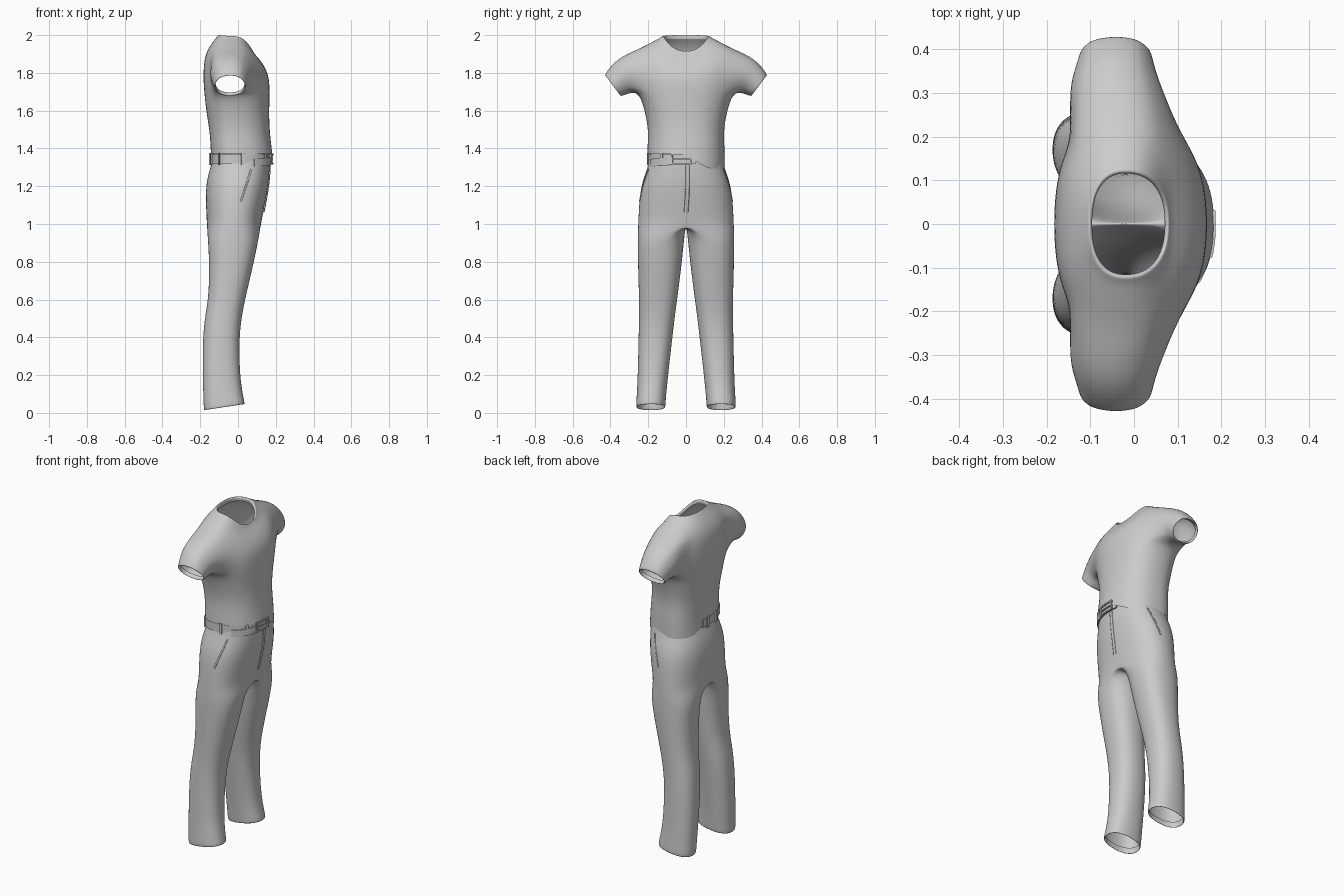
import bpy, bmesh, math
from mathutils import Vector

if "Cube" in bpy.data.objects:
    bpy.data.objects.remove(bpy.data.objects["Cube"])

cloth = bpy.data.materials.new("grey cloth")
cloth.use_nodes = True
GREY = (0.6, 0.6, 0.6, 1)
cloth.diffuse_color = GREY
cloth.node_tree.nodes["Principled BSDF"].inputs["Base Color"].default_value = GREY


def power(v, e=0.85):
    return math.copysign(abs(v) ** e, v)


def finish(bm, name, mirror=False, levels=2):
    bmesh.ops.recalc_face_normals(bm, faces=bm.faces)
    mesh = bpy.data.meshes.new(name)
    bm.to_mesh(mesh)
    bm.free()
    mesh.materials.append(cloth)
    mesh.shade_smooth()
    ob = bpy.data.objects.new(name, mesh)
    bpy.context.collection.objects.link(ob)
    if mirror:
        m = ob.modifiers.new("Mirror", "MIRROR")
        m.use_axis = (False, True, False)
        m.use_clip = True
    if levels:
        s = ob.modifiers.new("Subdivision", "SUBSURF")
        s.levels = s.render_levels = levels
    return ob


def loft(bm, rings, closed=True, skip=lambda row, i: False):
    """Join rows of points with quads."""
    rows = [[bm.verts.new(p) for p in ring] for ring in rings]
    n = len(rows[0])
    faces = {}
    for r in range(len(rows) - 1):
        for i in range(n if closed else n - 1):
            if not skip(r, i):
                j = (i + 1) % n
                faces[r, i] = bm.faces.new((rows[r][i], rows[r][j], rows[r + 1][j], rows[r + 1][i]))
    return faces


def body_point(a, xb, xf, yh, mid=-0.02):
    """Point on a rounded body section; angle 0 is the chest."""
    c, s = power(math.cos(a)), power(math.sin(a))
    return mid + c * ((xf - mid) if c > 0 else (mid - xb)), yh * s


# Shirt: back x, front x, half width, then back, side and front heights
def hem_height(y):
    t = min(max((y + 0.02) / 0.15, 0), 1)
    return 1.37 - 0.078 * t * t * (3 - 2 * t)


N = 24
sections = [
    (-.145, .185, .206, 0, 0, 0),
    (-.145, .180, .206, 1.40, 1.40, 1.40),
    (-.152, .168, .200, 1.50, 1.50, 1.50),
    (-.170, .166, .220, 1.60, 1.60, 1.60),
    (-.180, .170, .248, 1.70, 1.69, 1.71),
    (-.185, .165, .262, 1.77, 1.77, 1.78),
    (-.183, .145, .262, 1.83, 1.85, 1.83),
    (-.176, .115, .245, 1.89, 1.93, 1.87),
    (-.150, .092, .180, 1.945, 1.965, 1.895),
    (-.112, .083, .133, 1.99, 1.988, 1.908),
    (-.104, .080, .125, 2.004, 1.998, 1.916),
    (-.095, .070, .115, 1.998, 1.992, 1.910),
    (-.098, .072, .118, 1.975, 1.972, 1.893),
]
rings = []
for xb, xf, yh, zb, zs, zf in sections:
    ring = []
    for i in range(N):
        a = math.tau * i / N
        x, y = body_point(a, xb, xf, yh)
        c = math.cos(a)
        z = zs + c * c * ((zf if c > 0 else zb) - zs) if zs else hem_height(y)
        ring.append((x, y, z))
    rings.append(ring)
bm = bmesh.new()
faces = loft(bm, rings)

# Sleeves grow out of the armholes: top (y, z), bottom (y, z), x range
sleeve = [
    ((.330, 1.895), (.288, 1.695), (-.155, .070)),
    ((.390, 1.850), (.318, 1.682), (-.138, .052)),
    ((.432, 1.790), (.345, 1.675), (-.128, .044)),
    ((.428, 1.784), (.348, 1.680), (-.122, .038)),
    ((.405, 1.795), (.330, 1.695), (-.122, .038)),
]
for side in (1, -1):
    hole = [f for (r, i), f in faces.items() if 4 <= r <= 6
            and side * math.sin(math.tau * (i + .5) / N) > .7]
    rim = {e for f in hole for e in f.edges}
    bmesh.ops.delete(bm, geom=hole, context="FACES")
    loop = [e for e in rim if e.is_valid and e.is_boundary]
    for top, low, (x0, x1) in sleeve:
        geom = bmesh.ops.extrude_edge_only(bm, edges=loop)["geom"]
        loop = [g for g in geom if isinstance(g, bmesh.types.BMEdge) and g.is_boundary]
        verts = [g for g in geom if isinstance(g, bmesh.types.BMVert)]
        xs, zs = [v.co.x for v in verts], [v.co.z for v in verts]
        for v in verts:
            a = math.atan2((2 * v.co.z - max(zs) - min(zs)) / (max(zs) - min(zs)),
                           (2 * v.co.x - max(xs) - min(xs)) / (max(xs) - min(xs)))
            t = .5 + .5 * math.sin(a)
            y, z = Vector(low).lerp(Vector(top), t)
            v.co = ((x0 + x1) / 2 + (x1 - x0) / 2 * math.cos(a), side * y, z)
finish(bm, "shirt")

# Trousers: height, back x, front x, inner y, outer y, front lift of the edge
M, CROTCH = 20, 5
leg = [
    (1.385, -.132, .165, 0, .194, 0),
    (1.330, -.138, .170, 0, .197, 0),
    (1.270, -.158, .168, 0, .217, 0),
    (1.200, -.172, .162, 0, .241, 0),
    (1.100, -.172, .143, 0, .252, 0),
    (1.000, -.166, .123, 0, .256, 0),
    (.930, -.162, .112, .008, .257, 0),
    (.800, -.153, .086, .020, .256, 0),
    (.620, -.156, .043, .043, .250, 0),
    (.520, -.174, .022, .057, .249, 0),
    (.400, -.188, .007, .071, .252, 0),
    (.200, -.188, .010, .094, .256, 0),
    (.080, -.184, .028, .106, .262, .01),
    (.030, -.182, .038, .108, .266, .016),
    (.028, -.175, .030, .114, .258, .016),
    (.060, -.175, .026, .114, .256, .01),
]
rings = []
for row, (z, xb, xf, yi, yo, lift) in enumerate(leg):
    ring = []
    for i in range(M):
        a = math.tau * i / M
        c, s = power(math.cos(a)), power(math.sin(a))
        x = (xb + xf) / 2 + (xf - xb) / 2 * s
        y = yo * max(c, 0) if row <= CROTCH else (yi + yo) / 2 + (yo - yi) / 2 * c
        if abs(y) < 1e-4:
            y = 0
        ring.append((x, y, z + lift * s))
    rings.append(ring)
bm = bmesh.new()
loft(bm, rings, skip=lambda r, i: r < CROTCH and M // 4 <= i < 3 * M // 4)
bmesh.ops.delete(bm, geom=[v for v in bm.verts if not v.link_faces], context="VERTS")
finish(bm, "trousers", mirror=True)


# Bands that follow the waist
def band(name, a0, a1, z0, z1, out, drop=0, thick=.008, steps=48):
    """Closed strip round the waist between two angles in degrees."""
    profile = [(out, z0), (out, z1), (out - thick, z1), (out - thick, z0)]
    rows = []
    for k in range(steps + 1):
        t = k / steps
        a = math.radians(a0 + (a1 - a0) * t)
        rows.append([(*body_point(a, -.14 - o, .171 + o, .196 + o), z - drop * t) for o, z in profile])
    bm = bmesh.new()
    loft(bm, rows)
    for row in (rows[0], rows[-1]):
        bm.faces.new([bm.verts.new(p) for p in row])
    bmesh.ops.remove_doubles(bm, verts=bm.verts, dist=1e-5)
    ob = finish(bm, name, levels=0)
    bpy.context.view_layer.objects.active = ob
    ob.select_set(True)
    bpy.ops.object.shade_smooth_by_angle(angle=math.radians(40))
    ob.select_set(False)


band("belt", -190, 12, 1.320, 1.368, .006)
band("belt_end", -18, -62, 1.312, 1.352, .012, drop=.008, thick=.005, steps=16)
for k, a in enumerate((-35, -80, -125, -160, -180)):
    band(f"belt_loop_{k + 1}", a - 2, a + 2, 1.312, 1.376, .013, thick=.007, steps=2)
# Buckle frame and prong
band("buckle_top", -18, 6, 1.366, 1.374, .016, steps=8)
band("buckle_bottom", -18, 6, 1.314, 1.322, .016, steps=8)
for name, a in (("buckle_outer_bar", -17), ("buckle_inner_bar", 5)):
    band(name, a - 1, a + 1, 1.314, 1.374, .016, steps=2)
band("buckle_prong", -16, 4, 1.341, 1.347, .015, steps=6)


# Fly flap and pocket welts as thin raised strips
def strip(name, path, across, depth):
    bm = bmesh.new()
    across, depth = Vector(across), Vector(depth)
    rows = [[Vector(p) + across, Vector(p) + across * .8 + depth,
             Vector(p) - across * .8 + depth, Vector(p) - across] for p in path]
    loft(bm, rows)
    return finish(bm, name, levels=1)


strip("fly_flap", [(.168, .008, 1.31), (.164, .008, 1.24), (.156, .008, 1.18),
                   (.144, .004, 1.11), (.134, 0, 1.06)], (0, .014, 0), (.006, 0, 0))
for side, name in ((1, "left_pocket_welt"), (-1, "right_pocket_welt")):
    strip(name, [(.07, side * .196, 1.29), (.055, side * .214, 1.24),
                 (.035, side * .232, 1.18), (.015, side * .243, 1.12)],
          (.006, 0, 0), (0, side * .006, 0))
